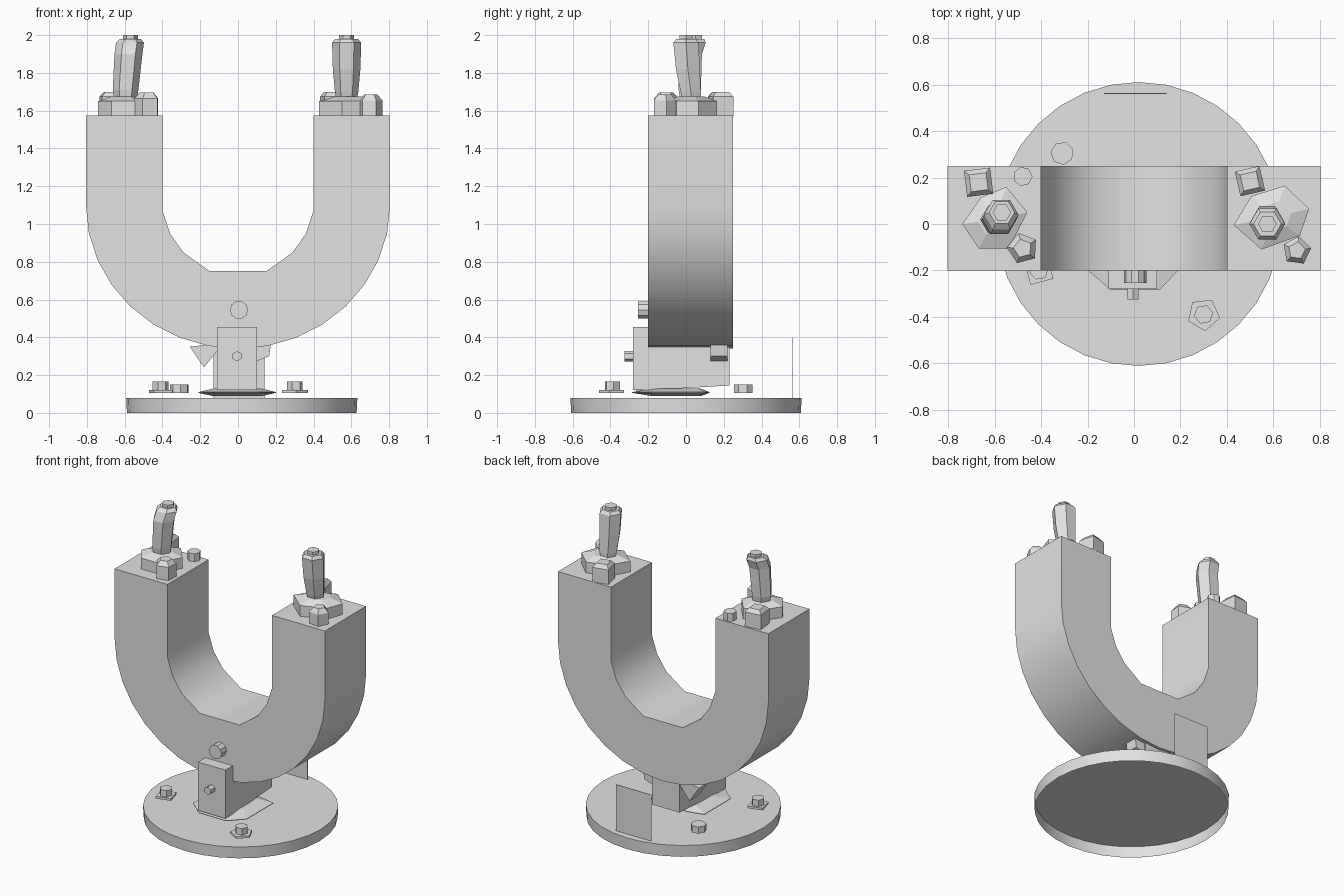
import bpy, bmesh
from math import sin, cos, pi, radians

cube = bpy.data.objects.get("Cube")
if cube:
    bpy.data.objects.remove(cube)

grey = bpy.data.materials.new("light_grey")
grey.use_nodes = True
grey.diffuse_color = (0.76, 0.76, 0.76, 1)
grey.node_tree.nodes["Principled BSDF"].inputs["Base Color"].default_value = (0.76, 0.76, 0.76, 1)


def loft(name, rings, smooth=False, closed=True):
    """Skin equal-length rings of points; cap the end, and the start if closed."""
    bm = bmesh.new()
    loops = [[bm.verts.new(p) for p in ring] for ring in rings]
    for a, b in zip(loops, loops[1:]):
        for i in range(len(a)):
            j = (i + 1) % len(a)
            bm.faces.new((a[i], a[j], b[j], b[i]))
    if closed:
        bm.faces.new(loops[0])
    bm.faces.new(loops[-1])
    bmesh.ops.recalc_face_normals(bm, faces=bm.faces)
    mesh = bpy.data.meshes.new(name)
    bm.to_mesh(mesh)
    bm.free()
    mesh.materials.append(grey)
    obj = bpy.data.objects.new(name, mesh)
    bpy.context.collection.objects.link(obj)
    if smooth:
        bpy.ops.object.select_all(action="DESELECT")
        obj.select_set(True)
        bpy.context.view_layer.objects.active = obj
        bpy.ops.object.shade_smooth_by_angle(angle=radians(42))


def poly(x, y, r, n, turn=0):
    return [(x + r * cos(2 * pi * i / n + radians(turn)),
             y + r * sin(2 * pi * i / n + radians(turn))) for i in range(n)]


def upright(name, pts, z0, z1, bevel=0.0, inset=1.0):
    """Extrude an xy outline upward, optionally with a chamfered top."""
    cx = sum(p[0] for p in pts) / len(pts)
    cy = sum(p[1] for p in pts) / len(pts)
    rings = [[(x, y, z) for x, y in pts] for z in (z0, z1 - bevel)]
    if bevel:
        rings.append([(cx + (x - cx) * inset, cy + (y - cy) * inset, z1) for x, y in pts])
    loft(name, rings)


def forward(name, pts, y0, y1, smooth=False):
    """Extrude an xz outline along y."""
    loft(name, [[(x, y, z) for x, z in pts] for y in (y0, y1)], smooth)


def rect(x0, x1, z0, z1):
    return [(x0, z0), (x1, z0), (x1, z1), (x0, z1)]


# Round base, a shallow shell open underneath
loft("base_disc", [[(x, y, z) for x, y in poly(0.02, 0, r, 32)]
                   for z, r in ((0, 0.608), (0.08, 0.612))], smooth=True, closed=False)

# U-shaped body: elliptical outer edge, faceted inner edge
outer = [(0.805 * cos(a), 1.1 - 0.76 * sin(a)) for a in [pi * i / 16 for i in range(17)]]
inner = [(0.4, 1.07), (0.36, 0.95), (0.29, 0.85), (0.15, 0.75)]
inner_edge = [(-x, z) for x, z in inner] + inner[::-1]
profile = [(0.805, 1.575)] + outer + [(-0.805, 1.575), (-0.4, 1.575)] + inner_edge + [(0.4, 1.575)]
forward("u_body", profile, -0.2, 0.25, smooth=True)

# Support block with a rising underside, and the plate on its front
loft("support_block", [[(x, -0.2, 0.12), (x, 0.23, 0.145), (x, 0.23, 0.37), (x, -0.2, 0.39)]
                       for x in (-0.11, 0.1)])
forward("front_plate", rect(-0.11, 0.1, 0.12, 0.455), -0.28, -0.2)
forward("plate_pin", poly(-0.005, 0.3, 0.027, 6, 30), -0.325, -0.27)
forward("body_bolt", poly(0.005, 0.545, 0.048, 10), -0.255, -0.19)

# Studs on the block's sides
forward("left_stud", [(0.09, 0.27), (0.165, 0.3), (0.175, 0.37), (0.09, 0.37)], 0.13, 0.22)
forward("right_wedge", [(-0.255, 0.35), (-0.18, 0.24), (-0.1, 0.34), (-0.1, 0.37)], 0.12, 0.22)

# Flange under the block
flange = [(-0.21, -0.19), (-0.1, -0.285), (0.11, -0.285), (0.2, -0.19),
          (0.2, 0.1), (0.1, 0.125), (-0.1, 0.125), (-0.21, 0.1)]
loft("flange", [[(x * s, y * s, z) for x, y in flange]
                for z, s in ((0.09, 0.65), (0.106, 1), (0.11, 1), (0.13, 0.6))])

# Thin upright tag at the back of the base
forward("rear_tag", rect(-0.13, 0.14, 0.08, 0.4), 0.56, 0.564)

# Bolts on the base, two of them with washers
for side, x, y, sides in (("left", 0.3, -0.39, 5), ("right", -0.41, -0.2, 4)):
    upright(side + "_washer", poly(x, y, 0.072, sides, 60), 0.106, 0.121)
    upright(side + "_base_bolt", poly(x, y, 0.042, 6, 10), 0.115, 0.165)
upright("rear_base_bolt", poly(-0.31, 0.305, 0.05, 7, 20), 0.104, 0.15)

# Terminals: faceted nut, bent hexagonal post and its cap on each leg
right_nut = [(-0.74, 0), (-0.66, 0.115), (-0.55, 0.16), (-0.46, 0.05), (-0.54, -0.105), (-0.67, -0.105)]
left_nut = [(0.43, -0.005), (0.505, 0.12), (0.65, 0.165), (0.755, 0.065), (0.715, -0.05), (0.55, -0.11)]
right_path = [(-0.595, 0.02, 1.66, 0.06), (-0.595, 0.02, 1.71, 0.068), (-0.58, 0.02, 1.9, 0.074),
              (-0.572, 0.04, 1.96, 0.074), (-0.57, 0.05, 1.98, 0.055)]
left_path = [(0.575, 0.03, 1.66, 0.055), (0.575, 0.025, 1.7, 0.062), (0.575, 0.01, 1.82, 0.073),
             (0.575, 0, 1.96, 0.077), (0.575, 0, 1.98, 0.06)]
for side, nut, path in (("right", right_nut, right_path), ("left", left_nut, left_path)):
    upright(side + "_terminal_nut", nut, 1.57, 1.675, 0.025, 0.5)
    loft(side + "_post", [[(px, py, z) for px, py in poly(x, y, r, 6)] for x, y, z, r in path])
    upright(side + "_post_cap", poly(path[-1][0], path[-1][1], 0.04, 6), 1.97, 2.0)

# Small blocks and studs beside the terminals
upright("right_leg_block", poly(-0.67, 0.18, 0.08, 4, 52), 1.57, 1.7, 0.025, 0.65)
upright("left_leg_block", poly(0.5, 0.185, 0.077, 4, 58), 1.57, 1.7, 0.025, 0.65)
upright("right_leg_stud", poly(-0.48, -0.105, 0.068, 5, 33), 1.57, 1.695, 0.03, 0.6)
upright("left_leg_stud", poly(0.702, -0.115, 0.063, 5, 82), 1.57, 1.685, 0.03, 0.6)
upright("right_leg_bolt", poly(-0.48, 0.205, 0.042, 7), 1.57, 1.63)
